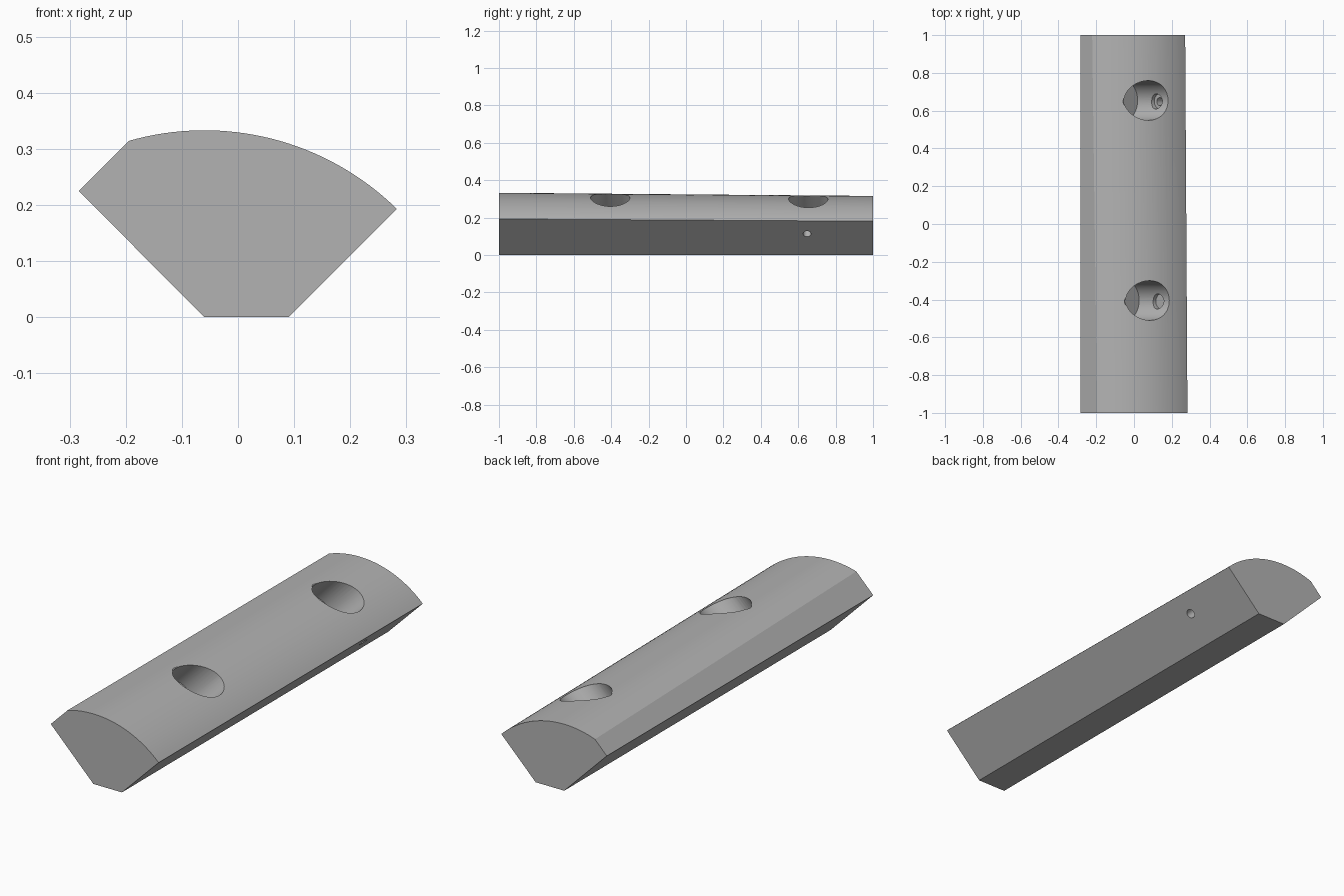
import bpy
import bmesh
from math import sqrt, sin, cos, atan2
from mathutils import Vector

cube = bpy.data.objects.get("Cube")
if cube:
    bpy.data.objects.remove(cube, do_unlink=True)

grey = bpy.data.materials.new("plain grey")
grey.use_nodes = True
colour = (0.45, 0.45, 0.45, 1)
grey.diffuse_color = colour
grey.node_tree.nodes["Principled BSDF"].inputs["Base Color"].default_value = colour

ARC_X, ARC_Z = -0.06, -0.157     # centre of the rounded top
STEPS = 32


def meet(slope, offset, radius):
    """Angle where the line z = slope * x + offset leaves the top arc."""
    k = slope * ARC_X + offset - ARC_Z
    root = sqrt(2 * radius ** 2 - k ** 2)
    a = (-slope * k + slope * root) / 2
    if slope > 0:
        a = (-k + root) / 2
    return atan2(slope * a + k, a)


def profile(y, radius):
    """Flat foot, two sloping sides and a rounded top."""
    right, left = meet(1, -0.09, radius), meet(1, 0.509, radius)
    pts = [(-0.284, 0.225), (-0.06, 0), (0.09, 0)]
    for i in range(STEPS + 1):
        t = right + (left - right) * i / STEPS
        pts.append((ARC_X + radius * cos(t), ARC_Z + radius * sin(t)))
    return [(x, y, z) for x, z in pts]


def add_object(name, bm):
    bmesh.ops.recalc_face_normals(bm, faces=bm.faces)
    mesh = bpy.data.meshes.new(name)
    bm.to_mesh(mesh)
    bm.free()
    mesh.materials.append(grey)
    obj = bpy.data.objects.new(name, mesh)
    bpy.context.collection.objects.link(obj)
    return obj


def cylinder(name, start, end, radius):
    start, end = Vector(start), Vector(end)
    axis = end - start
    bm = bmesh.new()
    bmesh.ops.create_cone(bm, cap_ends=True, segments=48, radius1=radius,
                          radius2=radius, depth=axis.length)
    matrix = axis.to_track_quat("Z", "Y").to_matrix().to_4x4()
    matrix.translation = (start + end) / 2
    bm.transform(matrix)
    obj = add_object(name, bm)
    obj.hide_render = True
    return obj


def point(total, diff, y):
    """Point given by x + z and z - x, the two diagonal directions."""
    return ((total - diff) / 2, y, (total + diff) / 2)


# Tapered bar
bm = bmesh.new()
front = [bm.verts.new(p) for p in profile(-1, 0.490)]
back = [bm.verts.new(p) for p in profile(1, 0.473)]
bm.faces.new(front)
bm.faces.new(back)
for i in range(len(front)):
    j = (i + 1) % len(front)
    bm.faces.new((front[i], front[j], back[j], back[i]))
bar = add_object("bar", bm)

# Slanted pockets, each with a stepped screw hole across it
cutters = []
for y, line in ((-0.405, 0.333), (0.654, 0.317)):
    hole_y = y - 0.005
    cutters += [
        cylinder("pocket_cutter", point(line - 0.205, 0.222, y),
                 point(line + 0.5, 0.222, y), 0.105),
        cylinder("counterbore_cutter", point(line, 0.045, hole_y),
                 point(line, 0.8, hole_y), 0.04),
        cylinder("screw_hole_cutter", point(line, -0.3, hole_y - 0.003),
                 point(line, 0.2, hole_y), 0.021),
    ]

bpy.context.view_layer.objects.active = bar
for cutter in cutters:
    cut = bar.modifiers.new("cut", "BOOLEAN")
    cut.operation = "DIFFERENCE"
    cut.solver = "EXACT"
    cut.object = cutter
    bpy.ops.object.modifier_apply(modifier=cut.name)
for cutter in cutters:
    bpy.data.objects.remove(cutter, do_unlink=True)

# Smooth curves, crisp edges
bpy.ops.object.select_all(action="DESELECT")
bar.select_set(True)
bpy.ops.object.shade_smooth_by_angle(angle=0.4)
